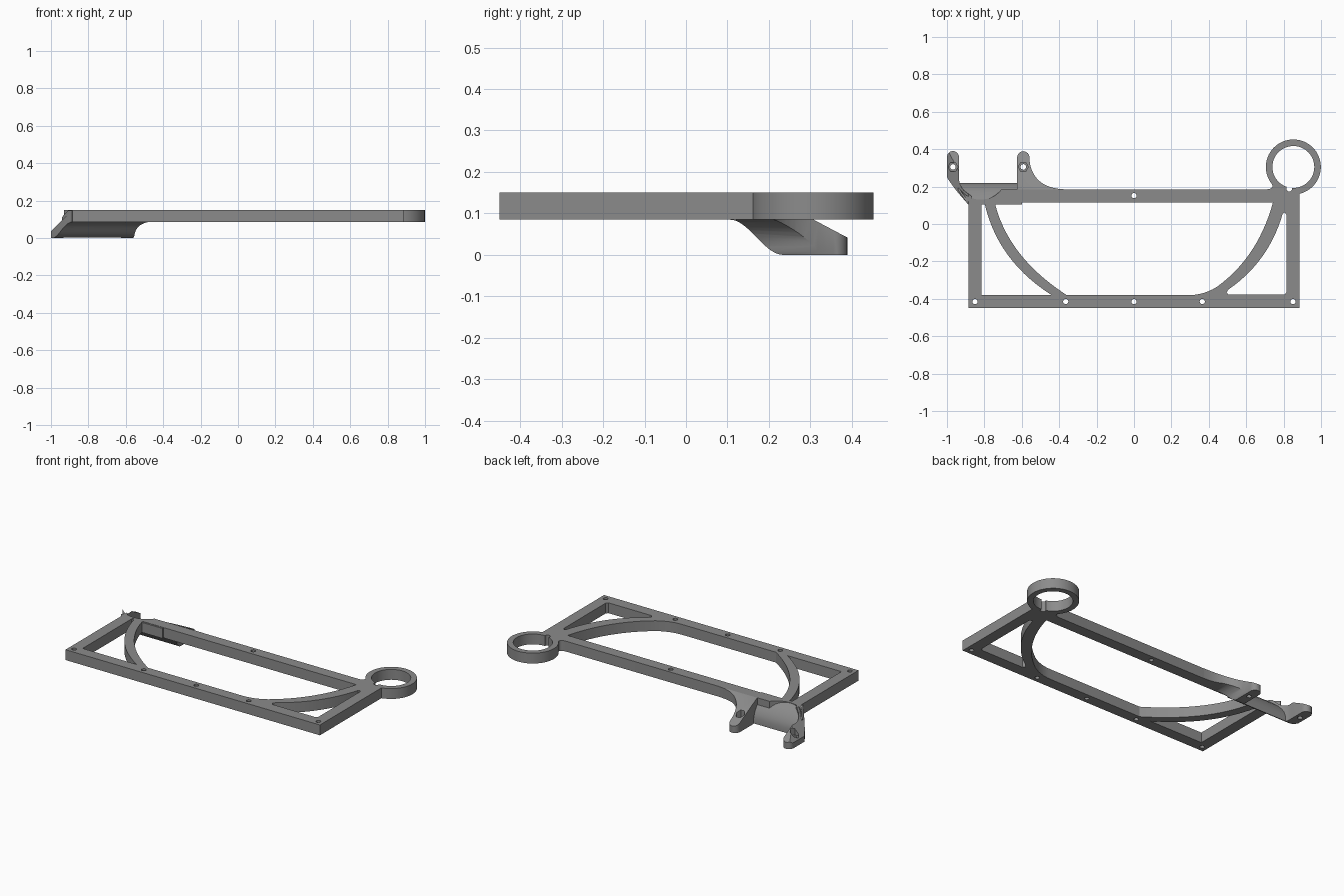
import bpy, bmesh, math
from mathutils import Vector

if "Cube" in bpy.data.objects:
    bpy.data.objects.remove(bpy.data.objects["Cube"])

Z0, Z1 = 0.085, 0.15
grey = bpy.data.materials.new("grey_plastic")
grey.diffuse_color = (0.26, 0.26, 0.26, 1)
grey.use_nodes = True
grey.node_tree.nodes["Principled BSDF"].inputs["Base Color"].default_value = grey.diffuse_color


def circle(x, y, r, n=32):
    return [(x + r * math.cos(2 * math.pi * i / n), y + r * math.sin(2 * math.pi * i / n)) for i in range(n)]


def arc(x, y, r, a0, a1, n=12):
    return [(x + r * math.cos(math.radians(a0 + (a1 - a0) * i / n)),
             y + r * math.sin(math.radians(a0 + (a1 - a0) * i / n))) for i in range(n + 1)]


def bow(a, m, b, n=14):
    """Smooth curve from a to b passing through m halfway."""
    c = [2 * m[k] - (a[k] + b[k]) / 2 for k in (0, 1)]
    return [tuple((1 - t) ** 2 * a[k] + 2 * t * (1 - t) * c[k] + t * t * b[k] for k in (0, 1))
            for t in (i / n for i in range(n + 1))]


def prism(name, loops, lo, hi, axis="Z"):
    """Extrude a 2D outline (first loop) with holes (other loops) along an axis."""
    put = {"Z": lambda u, v, w: (u, v, w), "X": lambda u, v, w: (w, u, v),
           "Y": lambda u, v, w: (u, w, v)}[axis]
    bm = bmesh.new()
    edges = []
    for loop in loops:
        vs = [bm.verts.new(put(u, v, lo)) for u, v in loop]
        edges += [bm.edges.new((vs[i - 1], vs[i])) for i in range(len(vs))]
    bmesh.ops.triangle_fill(bm, use_beauty=True, use_dissolve=False, edges=edges)
    ext = bmesh.ops.extrude_face_region(bm, geom=bm.faces[:])
    moved = [g for g in ext["geom"] if isinstance(g, bmesh.types.BMVert)]
    bmesh.ops.translate(bm, verts=moved, vec=Vector(put(0, 0, hi - lo)))
    bmesh.ops.recalc_face_normals(bm, faces=bm.faces[:])
    me = bpy.data.meshes.new(name)
    bm.to_mesh(me)
    bm.free()
    me.materials.append(grey)
    ob = bpy.data.objects.new(name, me)
    bpy.context.collection.objects.link(ob)
    return ob


def boolean(ob, cutter, op):
    bpy.context.view_layer.objects.active = ob
    mod = ob.modifiers.new("cut", "BOOLEAN")
    mod.operation, mod.solver, mod.object = op, "EXACT", cutter
    bpy.ops.object.modifier_apply(modifier=mod.name)
    bpy.data.objects.remove(cutter)


# Flat frame: outer outline with a rounded notch at the back left corner
notch = arc(-0.82, 0.27, 0.14, 322, 219)
outline = ([(-0.885, -0.45), (0.885, -0.45), (0.885, 0.17), (0.85, 0.186), (0.775, 0.19), (0.738, 0.215)]
           + bow((0.74, 0.205), (0.734, 0.192), (0.71, 0.185), 6)
           + notch + [(-0.93, 0.181), (-0.885, 0.12)])
# Main opening between the two bowed struts
main_hole = (bow((-0.745, 0.115), (-0.613, -0.155), (-0.36, -0.38))
             + bow((0.30, -0.38), (0.375, -0.368), (0.445, -0.335), 6)
             + bow((0.47, -0.316), (0.637, -0.13), (0.743, 0.115)))
# Triangular openings at the two ends
left_hole = ([(-0.815, 0.115), (-0.815, -0.38)]
             + bow((-0.44, -0.38), (-0.675, -0.165), (-0.80, 0.115)))
right_hole = ([(0.815, -0.365), (0.805, -0.378), (0.505, -0.378), (0.495, -0.365)]
              + bow((0.505, -0.35), (0.685, -0.175), (0.795, 0.055))
              + [(0.805, 0.062), (0.815, 0.05)])
screws = [(0, 0.152)] + [(x, -0.415) for x in (-0.85, -0.365, 0, 0.365, 0.85)]
frame = prism("frame", [outline, main_hole, left_hole, right_hole]
              + [circle(x, y, 0.014, 16) for x, y in screws], Z0, Z1)

# Round holder at the back right corner, with a small slot at its inner edge
ring = prism("ring_holder", [circle(0.852, 0.305, 0.147, 64), circle(0.852, 0.305, 0.112, 64)], Z0, Z1)
for ob in (frame, ring):
    boolean(ob, prism("slot", [circle(0.83, 0.19, 0.016, 16)], 0, 0.3), "DIFFERENCE")


# Curved underside shared by the bracket parts
def underside(end):
    ys = [0.105 + (end - 0.105) * i / 16 for i in range(17)]
    return [(y, 0.0425 * (1 + math.cos(math.pi * min(1, (y - 0.105) / 0.13)))) for y in ys]


lug_side = underside(0.235) + [(0.40, 0), (0.40, 0.036), (0.185, Z1), (0.105, Z1)]

# Bridge joining the two lugs
bridge_side = underside(0.22) + [(0.22, 0.035), (0.212, 0.062), (0.2, 0.085), (0.183, 0.108),
                                 (0.16, 0.13), (0.13, 0.148), (0.105, 0.148)]
bridge = prism("bracket_bridge", [bridge_side], -0.94, -0.6, "X")
corner_plan = [(-0.885, 0.1), (-0.55, 0.1), (-0.55, 0.3), (-0.96, 0.3), (-0.94, 0.18)]
boolean(bridge, prism("trim", [corner_plan], -0.1, 0.3), "INTERSECT")

# Left lug, sloping down outwards
left_plan = (bow((-0.885, 0.106), (-0.947, 0.175), (-1.0, 0.25), 10)
             + arc(-0.968, 0.358, 0.032, 180, 0)
             + bow((-0.936, 0.27), (-0.932, 0.22), (-0.91, 0.18), 6) + [(-0.87, 0.15), (-0.87, 0.106)])
left_lug = prism("left_lug", [left_plan], -0.01, 0.16)
left_front = [(-1.01, 0), (-0.8, 0), (-0.8, Z1), (-0.885, Z1), (-1.01, 0.025)]

# Right lug, flaring into the back rail
right_plan = ([(-0.625, 0.12), (-0.36, 0.12)]
              + bow((-0.36, 0.185), (-0.50, 0.225), (-0.559, 0.34))
              + arc(-0.592, 0.356, 0.033, 0, 180))
right_lug = prism("right_lug", [right_plan], -0.01, 0.16)
right_front = ([(-0.7, 0), (-0.56, 0)] + bow((-0.555, 0.01), (-0.532, 0.06), (-0.48, 0.085), 10)
               + [(-0.3, 0.085), (-0.3, Z1), (-0.7, Z1)])

for lug, front, hx in ((left_lug, left_front, -0.968), (right_lug, right_front, -0.592)):
    boolean(lug, prism("trim", [lug_side], -1.1, -0.2, "X"), "INTERSECT")
    boolean(lug, prism("trim", [front], 0, 0.5, "Y"), "INTERSECT")
    # Screw hole with a hexagonal nut recess
    boolean(lug, prism("bore", [circle(hx, 0.305, 0.015, 16)], -0.1, 0.3), "DIFFERENCE")
    boolean(lug, prism("nut", [circle(hx, 0.305, 0.027, 6)], 0.042, 0.3), "DIFFERENCE")

# Smooth the curved walls, keep the edges sharp
for ob in (frame, ring, bridge, left_lug, right_lug):
    bpy.ops.object.select_all(action="DESELECT")
    ob.select_set(True)
    bpy.context.view_layer.objects.active = ob
    bpy.ops.object.shade_smooth_by_angle(angle=math.radians(30))
